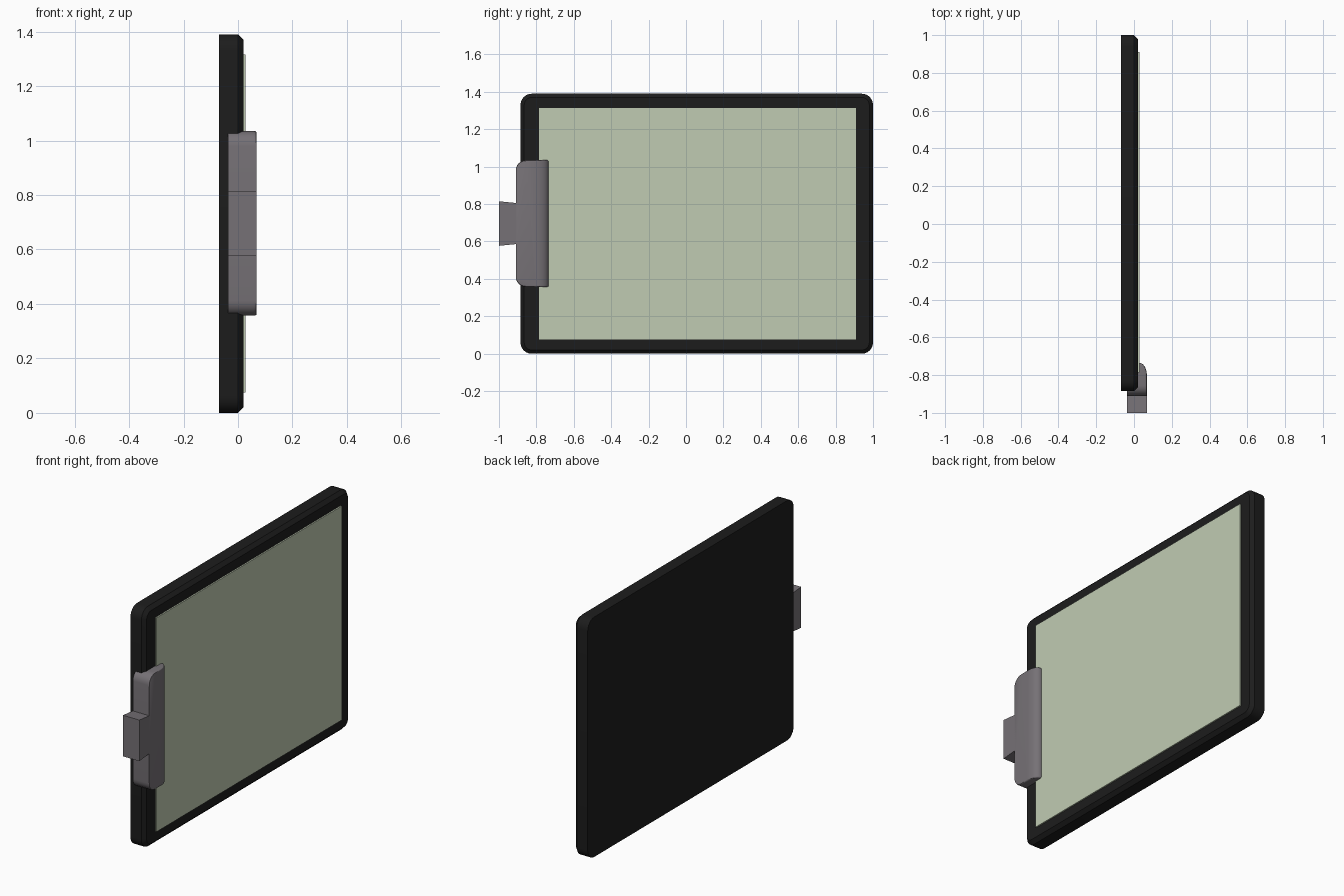
import bpy, bmesh, math

if "Cube" in bpy.data.objects:
    bpy.data.objects.remove(bpy.data.objects["Cube"])


def material(name, rgb):
    m = bpy.data.materials.new(name)
    m.diffuse_color = (*rgb, 1)
    m.use_nodes = True
    m.node_tree.nodes["Principled BSDF"].inputs["Base Color"].default_value = m.diffuse_color
    return m


def outline(y0, y1, z0, z1, r_low, r_high, n=7):
    """Rounded rectangle in YZ; separate corner radii on the low-y and high-y sides."""
    pts = []
    for cy, cz, r, start in ((y1 - r_high, z1 - r_high, r_high, 0),
                             (y0 + r_low, z1 - r_low, r_low, 90),
                             (y0 + r_low, z0 + r_low, r_low, 180),
                             (y1 - r_high, z0 + r_high, r_high, 270)):
        for i in range(n):
            a = math.radians(start + 90 * i / (n - 1))
            pts.append((cy + r * math.cos(a), cz + r * math.sin(a)))
    return pts


def loft(name, layers, mat):
    """Join equal-length YZ outlines stacked along X into a closed solid."""
    bm = bmesh.new()
    rings = [[bm.verts.new((x, y, z)) for y, z in pts] for x, pts in layers]
    for a, b in zip(rings, rings[1:]):
        for i in range(len(a)):
            j = (i + 1) % len(a)
            bm.faces.new((a[i], a[j], b[j], b[i]))
    bm.faces.new(rings[0][::-1])
    bm.faces.new(rings[-1])
    bmesh.ops.recalc_face_normals(bm, faces=bm.faces)
    me = bpy.data.meshes.new(name)
    bm.to_mesh(me)
    bm.free()
    me.materials.append(mat)
    ob = bpy.data.objects.new(name, me)
    bpy.context.collection.objects.link(ob)
    bpy.ops.object.select_all(action='DESELECT')
    ob.select_set(True)
    bpy.context.view_layer.objects.active = ob
    bpy.ops.object.shade_smooth_by_angle(angle=math.radians(30))
    return ob


black = material("black_board", (0.012, 0.012, 0.012))
sage = material("sage_paper", (0.53, 0.60, 0.45))
metal = material("grey_metal", (0.18, 0.165, 0.18))

# Board with rounded corners and a chamfered front rim
full = outline(-0.885, 1.0, 0, 1.39, 0.06, 0.06)
rim = outline(-0.865, 0.98, 0.02, 1.37, 0.04, 0.04)
loft("board", [(-0.07, full), (0.0, full), (0.02, rim)], black)

# Paper sheet
sheet = [(-0.785, 0.075), (0.91, 0.075), (0.91, 1.315), (-0.785, 1.315)]
loft("paper", [(0.015, sheet), (0.028, sheet)], sage)

# Clip jaw: heel wraps the board edge, lip curves down onto the paper
Z0, Z1, BACK, LIP = 0.357, 1.035, -0.91, -0.735
layers = [(x, outline(BACK, -0.84, Z0, Z1, 0.055, 0.005)) for x in (-0.037, 0.018)]
layers.append((0.02, outline(BACK, LIP, Z0, Z1, 0.055, 0.008)))
for i in range(8):
    a = math.radians(90 * i / 7)
    inset = 0.007 * max(0, (i - 4) / 3) ** 2
    layers.append((0.028 + 0.04 * math.sin(a),
                   outline(BACK, LIP - 0.065 * (1 - math.cos(a)),
                           Z0 + inset, Z1 - inset, 0.055, 0.008)))
loft("clip_jaw", layers, metal)

# Flared thumb tab
tab = [(-1.0, 0.577), (-0.90, 0.587), (-0.90, 0.805), (-1.0, 0.815)]
loft("clip_tab", [(-0.037, tab), (0.068, tab)], metal)
